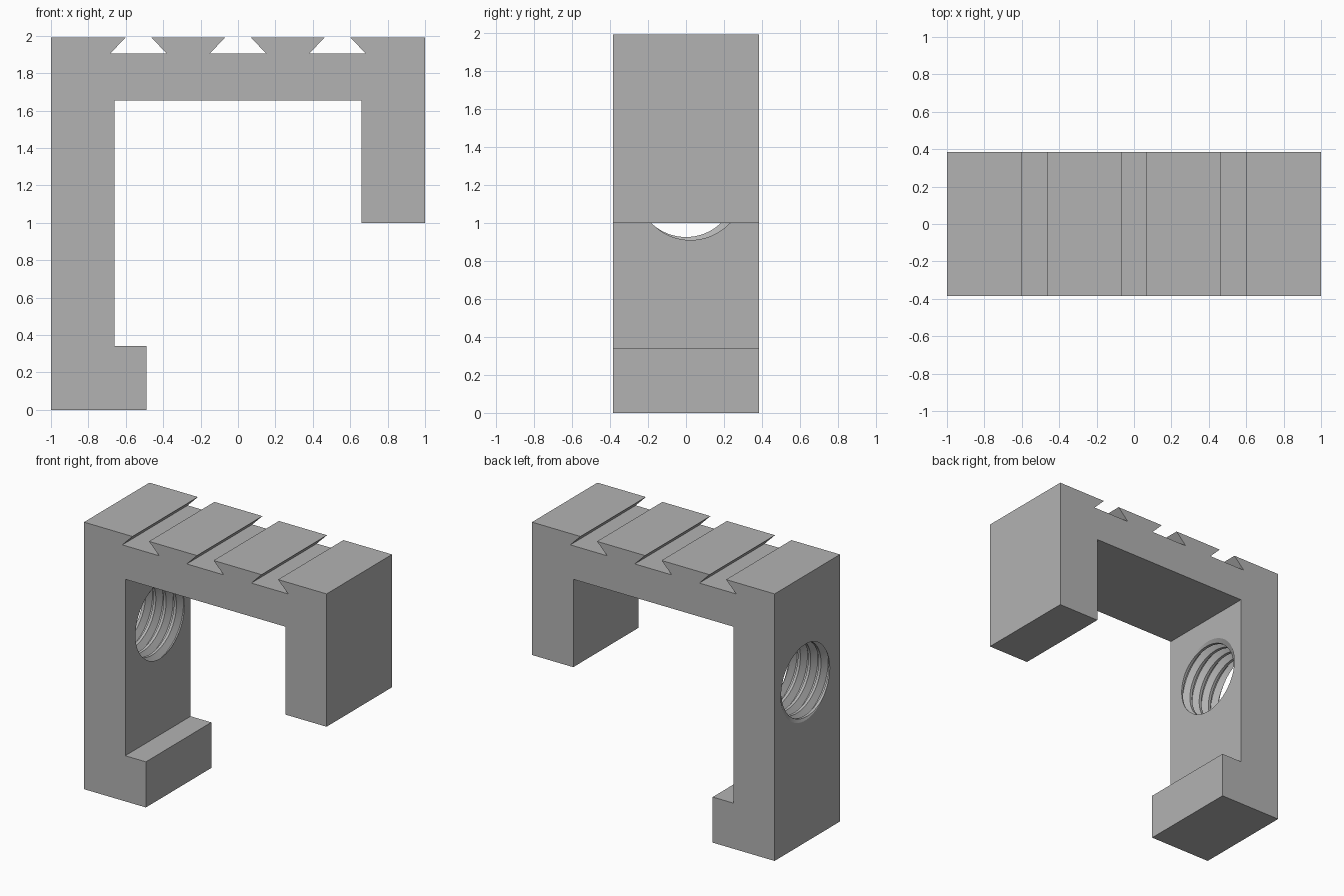
import bpy, bmesh, math

if "Cube" in bpy.data.objects:
    bpy.data.objects.remove(bpy.data.objects["Cube"])

HALF_W = 0.385
HOLE_Z = 1.19

grey = bpy.data.materials.new("mid_grey")
grey.diffuse_color = (0.45, 0.45, 0.45, 1)
grey.use_nodes = True
grey.node_tree.nodes["Principled BSDF"].inputs["Base Color"].default_value = grey.diffuse_color


def make_object(name, bm):
    bmesh.ops.recalc_face_normals(bm, faces=bm.faces)
    me = bpy.data.meshes.new(name)
    bm.to_mesh(me)
    bm.free()
    me.materials.append(grey)
    ob = bpy.data.objects.new(name, me)
    bpy.context.collection.objects.link(ob)
    return ob


# Clamp body: one profile extruded along y, with three dovetail grooves on top
profile = [(-1, 0), (-0.49, 0), (-0.49, 0.34), (-0.66, 0.34), (-0.66, 1.655),
           (0.66, 1.655), (0.66, 1), (1, 1), (1, 1.99)]
for cx in (0.532, 0, -0.532):
    profile += [(cx + 0.068, 1.99), (cx + 0.152, 1.905),
                (cx - 0.152, 1.905), (cx - 0.068, 1.99)]
profile.append((-1, 1.99))

bm = bmesh.new()
face = bm.faces.new([bm.verts.new((x, -HALF_W, z)) for x, z in profile])
ext = bmesh.ops.extrude_face_region(bm, geom=[face])
bmesh.ops.translate(bm, vec=(0, 2 * HALF_W, 0),
                    verts=[v for v in ext["geom"] if isinstance(v, bmesh.types.BMVert)])
body = make_object("clamp_body", bm)

# Thread cutter: helical 60 degree thread profile swept around the x axis
N, TURNS, PITCH = 72, 6, 0.085
R_MIN, R_MAX = 0.265, 0.31
thread = [(-0.375, R_MIN), (-0.0625, R_MAX), (0.0625, R_MAX), (0.375, R_MIN)]
X0 = -0.66 - 5.02 * PITCH          # groove centre faces +y at both wall faces
S = 4 * TURNS

bm = bmesh.new()
grid = {}
for i in range(N):
    for s in range(S + 1 + (4 if i == 0 else 0)):
        u, r = thread[s % 4]
        a = 2 * math.pi * i / N
        x = X0 + PITCH * (s // 4 + u + i / N)
        grid[i, s] = bm.verts.new((x, r * math.cos(a), HOLE_Z + r * math.sin(a)))


def vert(i, s):
    return grid[i, s] if i < N else grid[0, s + 4]


for i in range(N):
    for s in range(S):
        bm.faces.new([vert(i, s), vert(i + 1, s), vert(i + 1, s + 1), vert(i, s + 1)])

# Close both helical ends with fans to a point on the axis
x_mid = X0 + PITCH * TURNS / 2
tips = [bm.verts.new((x, 0, HOLE_Z)) for x in (X0 - 0.06, X0 + PITCH * (TURNS + 1) + 0.06)]
for e in [e for e in bm.edges if e.is_boundary]:
    a, b = e.verts
    bm.faces.new([a, b, tips[int(a.co.x > x_mid)]])
cutter = make_object("thread_cutter", bm)
cutter.hide_render = True

# Cut the threaded hole through the tall wall
mod = body.modifiers.new("threaded_hole", 'BOOLEAN')
mod.operation = 'DIFFERENCE'
mod.solver = 'EXACT'
mod.object = cutter
bpy.context.view_layer.objects.active = body
body.select_set(True)
bpy.ops.object.modifier_apply(modifier=mod.name)
bpy.data.objects.remove(cutter)
bpy.ops.object.shade_smooth_by_angle(angle=math.radians(25))
